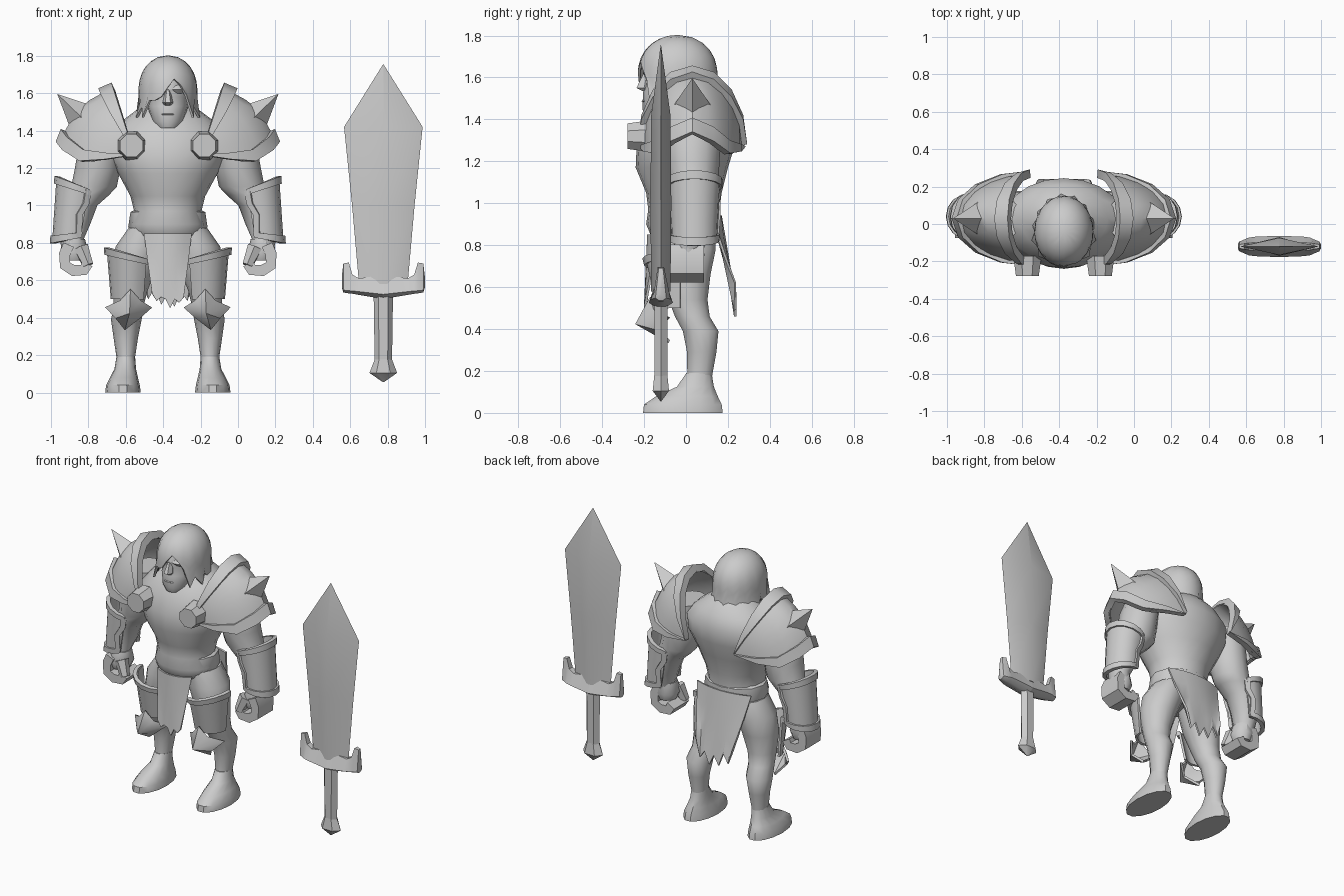
import bpy, bmesh
from math import sin, cos, pi, radians, exp, sqrt
from mathutils import Vector

if "Cube" in bpy.data.objects:
    bpy.data.objects.remove(bpy.data.objects["Cube"], do_unlink=True)

grey = bpy.data.materials.new("plain_grey")
grey.use_nodes = True
grey.diffuse_color = (0.6, 0.6, 0.6, 1)
grey.node_tree.nodes["Principled BSDF"].inputs["Base Color"].default_value = (0.6, 0.6, 0.6, 1)

BODY = Vector((-0.375, 0, 0))
SWORD = Vector((0.777, -0.12, 0))
parts = []


def build(name, verts, faces, mirror=False, thick=0, at=BODY):
    """Mesh object with optional thickness and left-right mirroring."""
    bm = bmesh.new()
    vs = [bm.verts.new(v) for v in verts]
    for f in faces:
        bm.faces.new([vs[i] for i in f])
    bmesh.ops.remove_doubles(bm, verts=bm.verts, dist=0.0002)
    bmesh.ops.recalc_face_normals(bm, faces=bm.faces)
    me = bpy.data.meshes.new(name)
    bm.to_mesh(me)
    bm.free()
    me.materials.append(grey)
    ob = bpy.data.objects.new(name, me)
    ob.location = at
    bpy.context.collection.objects.link(ob)
    if thick:
        mod = ob.modifiers.new("thickness", 'SOLIDIFY')
        mod.thickness, mod.offset = thick, 0
    if mirror:
        ob.modifiers.new("mirror", 'MIRROR')
    parts.append(ob)


def skin(name, loops, mirror=False, at=BODY):
    """Closed solid through loops of points."""
    n = len(loops[0])
    verts = [p for loop in loops for p in loop]
    faces = [(k * n + i, k * n + (i + 1) % n, (k + 1) * n + (i + 1) % n, (k + 1) * n + i)
             for k in range(len(loops) - 1) for i in range(n)]
    faces += [tuple(range(n)), tuple(range(len(verts) - n, len(verts)))]
    build(name, verts, faces, mirror, 0, at)


def loft(name, rings, n=14, mirror=False, at=BODY):
    """Stack of horizontal ellipses: (x, y, z, rx, ry)."""
    turn = [2 * pi * i / n for i in range(n)]
    skin(name, [[(x + a * cos(t), y + b * sin(t), z) for t in turn] for x, y, z, a, b in rings],
         mirror, at)


def cone(name, p, q, r1, r2, n, phase=0.5):
    """Mirrored tapered prism from p to q."""
    p, q = Vector(p), Vector(q)
    rot = (q - p).to_track_quat('Z', 'Y')
    turn = [2 * pi * (i + phase) / n for i in range(n)]
    skin(name, [[c + rot @ Vector((r * cos(t), r * sin(t), 0)) for t in turn]
                for c, r in ((p, r1), (q, r2))], True)


def grid(name, rows, thick, mirror=False):
    """Sheet through rows of points."""
    n = len(rows[0])
    faces = [(k * n + i, k * n + i + 1, (k + 1) * n + i + 1, (k + 1) * n + i)
             for k in range(len(rows) - 1) for i in range(n - 1)]
    build(name, [p for r in rows for p in r], faces, mirror, thick)


def steps(a, b, n):
    return [a + (b - a) * i / n for i in range(n + 1)]


# Torso, belt and head
loft("torso", [(0, 0, .78, .12, .12), (0, -.01, .84, .19, .155), (0, -.015, .9, .2, .175),
               (0, -.01, .97, .18, .17), (0, -.01, 1.05, .2, .18), (0, -.02, 1.17, .265, .22),
               (0, 0, 1.28, .32, .235), (0, .02, 1.38, .32, .225), (0, .03, 1.46, .235, .185),
               (0, .03, 1.52, .155, .13), (0, 0, 1.57, .09, .09)], 20)
loft("belt", [(0, 0, .87, .203, .165), (0, 0, .885, .212, .165), (0, 0, .965, .2, .165),
              (0, 0, .975, .18, .15)], 12)
loft("head", [(0, -.135, 1.415, .055, .06), (0, -.11, 1.45, .085, .098), (0, -.08, 1.53, .108, .125),
              (0, -.06, 1.58, .115, .13), (0, -.055, 1.62, .125, .15), (0, -.04, 1.72, .115, .13)], 16)
loft("nose", [(0, -.19, 1.535, .02, .02), (0, -.2, 1.55, .028, .042), (0, -.185, 1.62, .012, .02)], 6)
loft("lips", [(0, -.185, 1.475, .025, .01), (0, -.19, 1.487, .042, .022), (0, -.185, 1.5, .025, .01)], 8)
loft("brow", [(.048, -.175, 1.6, .03, .01), (.045, -.178, 1.62, .045, .027),
              (.04, -.165, 1.645, .04, .02)], 8, True)


def hair_point(i, t):
    a = 2 * pi * i / 28
    s = (a + pi) % (2 * pi) - pi          # angle away from the face
    back = abs(s) > 0.85
    hem = 1.47 + .055 * (i % 2) if back else 1.56 + .115 * exp(-((s - .25) / .36) ** 2)
    z = hem + (1.797 - hem) * (1 - (1 - t) ** 1.6)
    r = sqrt(max(0.0, 1 - max(0.0, (z - 1.6) / .197) ** 2.4))
    if t == 0 and back:
        r *= 1.12 - .14 * (i % 2)
    return (.152 * r * sin(s), -.04 - .185 * r * cos(s), z)


grid("hair", [[hair_point(i, t) for i in range(29)] for t in steps(0, 1, 8)], .012)


# Shoulder armour
def shoulder(u, v, scale=1.0):
    a = pi * u
    p = Vector((.18 + .11 * sin(a), .03 - .235 * cos(a), 1.28 + .35 * sin(a)))
    q = Vector((.18 + .4 * sin(a), .03 - .235 * cos(a),
                1.27 - .05 * sin(2 * a) ** 2 + .065 * sin(a) ** 4))
    s = p.lerp(q, v) + Vector((.04, 0, .04)) * sin(pi * v) * sin(a)
    mid = Vector((.2, .03, 1.3))
    return mid + (s - mid) * scale


grid("shoulder_plate", [[shoulder(u, v, .96) for u in steps(0, 1, 10)] for v in steps(0, 1, 6)],
     .02, True)
grid("shoulder_inner_rim", [[shoulder(u, v, 1.02) for u in steps(0, 1, 8)] for v in (0, .17)],
     .045, True)
grid("shoulder_lower_rim", [[shoulder(u, v, 1.01) for u in steps(0, 1, 8)] for v in (.84, 1)],
     .035, True)
cone("shoulder_spike", (.455, .03, 1.465), (.59, .03, 1.595), .09, .001, 4, 0)
cone("chest_stud", (.195, -.17, 1.32), (.195, -.278, 1.32), .082, .066, 8)

# Arms
loft("arm", [(.33, .03, 1.42, .1, .12), (.36, .03, 1.3, .12, .135), (.375, .03, 1.2, .122, .13),
             (.395, .04, 1.1, .122, .115), (.425, .04, 1.055, .11, .105), (.475, .04, 1, .098, .1),
             (.5, .04, .9, .085, .09), (.515, .02, .82, .065, .075), (.505, .01, .76, .06, .07)],
     12, True)


def bracer(a, t, grow=0.0):
    top = 1.105 + .045 * cos(a)
    z = .83 + (top - .83) * t
    rx, ry = .096 + .012 * t + grow, .102 + .015 * t + grow
    return (.515 - .035 * t + rx * cos(a), .04 + ry * sin(a), z - .02 * (1 - t) * cos(a))


arc = steps(-2.1, 2.1, 10)
grid("bracer", [[bracer(a, t) for a in arc] for t in steps(0, 1, 3)], .015, True)
for label, lo, hi in (("top", .9, 1.02), ("bottom", -.04, .08)):
    grid("bracer_rim_" + label, [[bracer(a, t, .006) for a in arc] for t in (lo, hi)], .026, True)
for label, side in (("front", -1), ("back", 1)):
    grid("bracer_rim_" + label, [[bracer(side * (a + w), t, .005) for t, w in
                                  ((0, 0), (.45, -.15), (.7, .1), (1, .1))] for a in (1.8, 2.1)],
         .026, True)

# Hands: fingers curl into a grip
curl = [(.53, .79), (.552, .74), (.55, .68), (.505, .652), (.45, .655), (.43, .69)]
grid("hand", [[(x, y, z) for x, z in curl] for y in steps(-.075, .085, 4)], .06, True)
loft("palm", [(.5, .01, .705, .055, .065), (.5, .01, .75, .075, .082), (.505, .015, .82, .062, .07)],
     10, True)
cone("thumb", (.465, -.04, .775), (.425, -.06, .68), .045, .03, 6)

# Legs and boots
loft("leg", [(.11, .01, .88, .1, .13), (.15, .01, .78, .13, .135), (.18, 0, .66, .115, .12),
             (.2, .01, .54, .09, .095), (.21, .03, .46, .08, .085), (.222, .07, .39, .082, .087),
             (.225, .075, .29, .065, .072), (.225, .065, .17, .047, .06), (.225, .06, .1, .05, .065)],
     14, True)
loft("boot", [(.24, -.015, 0, .095, .195), (.24, -.015, .04, .09, .19), (.235, .005, .08, .075, .15),
              (.228, .045, .125, .058, .09), (.225, .062, .19, .05, .062)], 14, True)


# Thigh plates and knee guards
def thigh(a, t, grow=0.0):
    r = .098 + .022 * t + grow
    return (.2 + r * sin(a), -.03 - (.1 + .055 * t + grow) * cos(a),
            .5 + (.235 + .035 * sin(a)) * t)


arc = steps(-.75, 1.6, 6)
grid("thigh_plate", [[thigh(a, t) for a in arc] for t in (0, .5, 1)], .015, True)
grid("thigh_rim", [[thigh(a, t, .01) for a in arc] for t in (.88, 1.02)], .025, True)
build("knee_guard", [(.205, -.235, .425), (.2, -.165, .55), (.25, -.15, .49), (.33, -.08, .455),
                     (.275, -.14, .4), (.23, -.08, .34), (.155, -.14, .4), (.09, -.09, .455),
                     (.15, -.15, .49)],
      [(0, i, i % 8 + 1) for i in range(1, 9)], True, .015)


# Torn cloth at front and back
def cloth(name, z_top, w_top, w_low, y_top, y_low, hems):
    n = len(hems) - 1
    rows = []
    for t in steps(0, 1, 4):
        row = []
        for i, hem in enumerate(hems):
            s = 2 * i / n - 1
            w = w_top + (w_low - w_top) * t
            y = y_top + (y_low - y_top) * t
            row.append((s * w, y * (1 - .25 * s * s * (1 - t)), z_top + (hem - z_top) * t))
        rows.append(row)
    grid(name, rows, .012)


cloth("front_cloth", .85, .125, .085, -.18, -.195, [.53, .49, .51, .5, .45, .5, .48, .51])
cloth("back_cloth", .94, .2, .14, .165, .235, [.6, .5, .56, .47, .53, .46, .54, .49, .62])

# Sword
loft("sword_blade", [(0, 0, .58, .13, .046), (0, 0, 1, .167, .05), (0, 0, 1.42, .21, .046),
                     (0, 0, 1.755, .001, .001)], 4, at=SWORD)
sections = [(0, .5, .63, .057), (.13, .522, .61, .052), (.165, .528, .63, .047),
            (.185, .53, .695, .038), (.214, .535, .69, .026), (.222, .56, .62, .012)]
skin("sword_guard", [[(x, -.3 * h, lo), (x, .3 * h, lo), (x, h, lo * .65 + .2), (x, .4 * h, hi),
                      (x, -.4 * h, hi), (x, -h, lo * .65 + .2)] for x, lo, hi, h in sections],
     True, SWORD)
loft("sword_grip", [(0, 0, .14, .046, .036), (0, 0, .54, .052, .036)], 6, at=SWORD)
loft("sword_pommel", [(0, 0, .055, .002, .002), (0, 0, .105, .074, .045), (0, 0, .18, .045, .036)],
     6, at=SWORD)

# Apply modifiers and shade
bpy.ops.object.select_all(action='DESELECT')
for ob in parts:
    ob.select_set(True)
bpy.context.view_layer.objects.active = parts[0]
bpy.ops.object.convert(target='MESH')
bpy.ops.object.shade_smooth_by_angle(angle=radians(38))
